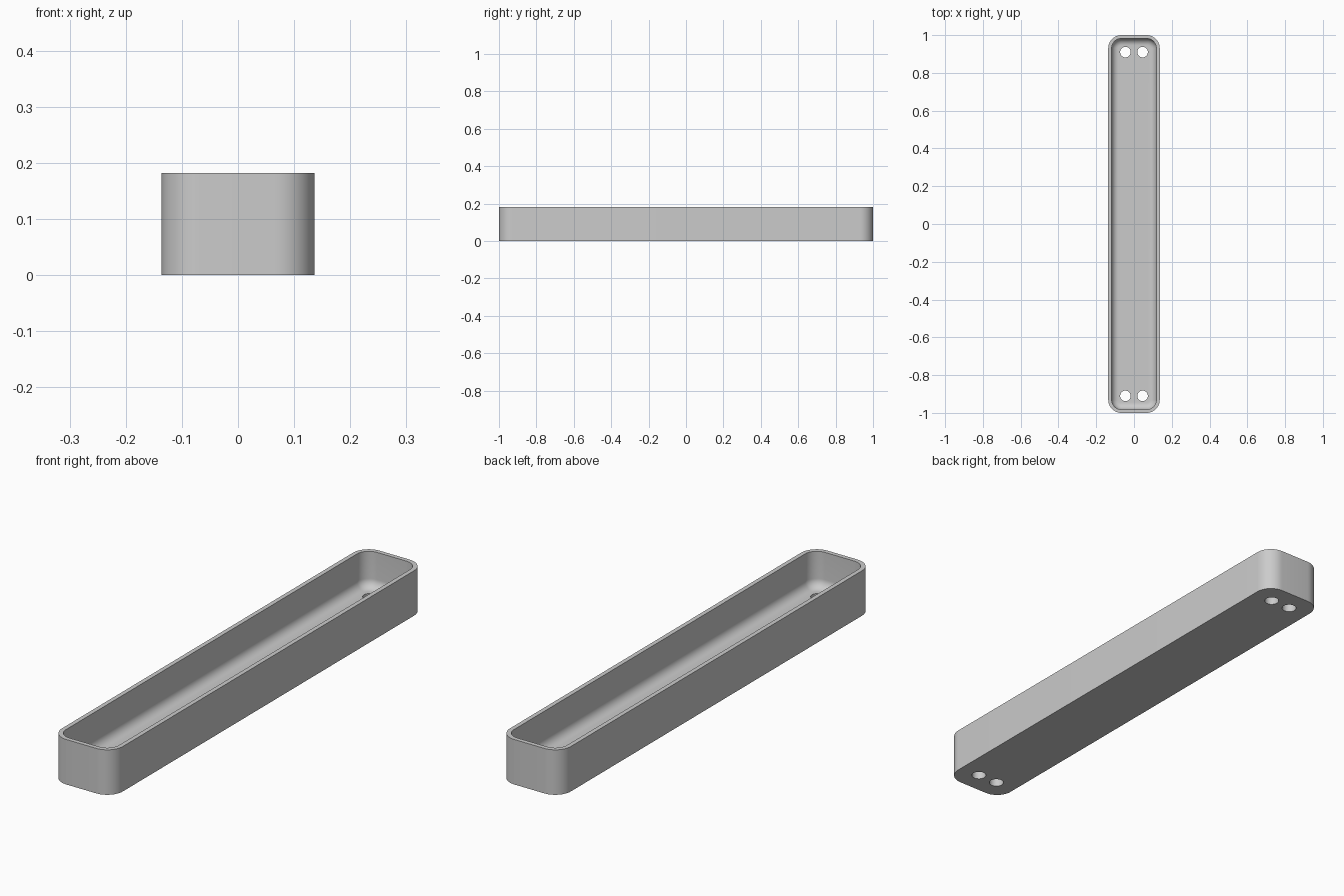
import bpy, bmesh, math

cube = bpy.data.objects.get("Cube")
if cube:
    bpy.data.objects.remove(cube, do_unlink=True)

HALF_X, HALF_Y, HEIGHT = 0.1364, 1.0, 0.1818
CORNER, WALL, FLOOR, FILLET = 0.07, 0.018, 0.036, 0.036
CORNER_STEPS, FILLET_STEPS = 12, 10

grey = bpy.data.materials.new("plain grey")
grey.use_nodes = True
colour = (0.6, 0.6, 0.6, 1)
grey.diffuse_color = colour
grey.node_tree.nodes["Principled BSDF"].inputs["Base Color"].default_value = colour


def ring(bm, inset, z):
    """Rounded rectangle of vertices, moved inwards by inset."""
    verts = []
    for k, (sx, sy) in enumerate([(1, 1), (-1, 1), (-1, -1), (1, -1)]):
        for i in range(CORNER_STEPS + 1):
            a = math.pi / 2 * (k + i / CORNER_STEPS)
            r = CORNER - inset
            verts.append(bm.verts.new((sx * (HALF_X - CORNER) + r * math.cos(a),
                                       sy * (HALF_Y - CORNER) + r * math.sin(a), z)))
    return verts


# Tray shell: outer wall, flat rim, inner wall, rounded floor edge
levels = [(0, 0), (0, HEIGHT), (WALL, HEIGHT)]
for i in range(FILLET_STEPS + 1):
    t = math.pi / 2 * i / FILLET_STEPS
    levels.append((WALL + FILLET * (1 - math.cos(t)), FLOOR + FILLET * (1 - math.sin(t))))

bm = bmesh.new()
rings = [ring(bm, *level) for level in levels]
for low, high in zip(rings, rings[1:]):
    for i in range(len(low)):
        j = (i + 1) % len(low)
        bm.faces.new((low[i], low[j], high[j], high[i]))
bm.faces.new(rings[0][::-1])
bm.faces.new(rings[-1])
bmesh.ops.recalc_face_normals(bm, faces=bm.faces)
mesh = bpy.data.meshes.new("tray")
bm.to_mesh(mesh)
bm.free()
mesh.materials.append(grey)
tray = bpy.data.objects.new("tray", mesh)
bpy.context.collection.objects.link(tray)

# Two drilled holes through the floor at each end
cutters = []
for x in (-0.0455, 0.0455):
    for y in (-0.91, 0.91):
        bpy.ops.mesh.primitive_cylinder_add(vertices=40, radius=0.028, depth=0.2,
                                            location=(x, y, 0))
        cutter = bpy.context.object
        cutter.name = "hole_cutter"
        cutter.hide_render = True
        cutter.data.materials.append(grey)
        cut = tray.modifiers.new("hole", 'BOOLEAN')
        cut.operation, cut.solver, cut.object = 'DIFFERENCE', 'EXACT', cutter
        cutters.append(cutter)

bpy.ops.object.select_all(action='DESELECT')
tray.select_set(True)
bpy.context.view_layer.objects.active = tray
for modifier in list(tray.modifiers):
    bpy.ops.object.modifier_apply(modifier=modifier.name)
for cutter in cutters:
    bpy.data.objects.remove(cutter, do_unlink=True)
bpy.ops.object.shade_smooth_by_angle(angle=math.radians(35))
